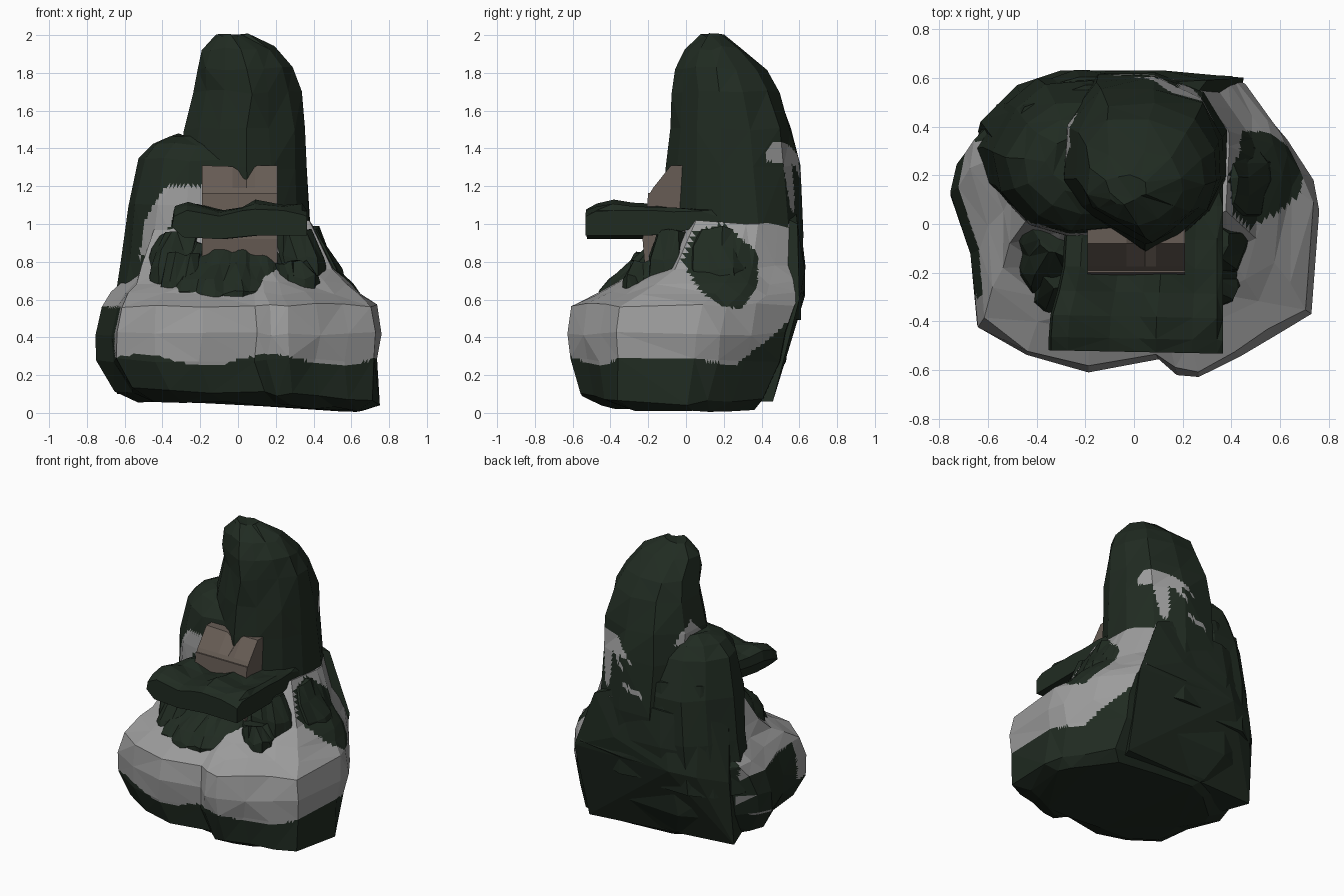
import bpy, bmesh, math, random
from mathutils import Vector

cube = bpy.data.objects.get("Cube")
if cube:
    bpy.data.objects.remove(cube, do_unlink=True)

random.seed(4)


def material(name, colour):
    mat = bpy.data.materials.new(name)
    mat.use_nodes = True
    mat.diffuse_color = (*colour, 1)
    mat.node_tree.nodes["Principled BSDF"].inputs["Base Color"].default_value = (*colour, 1)
    return mat


MOSS = material("dark_moss", (.0145, .024, .0155))
STONE = material("grey_stone", (.33, .33, .33))
WOOD = material("brown_wood", (.135, .108, .09))


def finish(name, bm, mats, rule=None):
    """Turn a bmesh into a flat shaded object, colouring faces by a rule."""
    bmesh.ops.recalc_face_normals(bm, faces=bm.faces)
    bm.normal_update()
    if rule:
        for face in bm.faces:
            face.material_index = int(rule(face.calc_center_median(), face.normal))
    mesh = bpy.data.meshes.new(name)
    bm.to_mesh(mesh)
    bm.free()
    for mat in mats:
        mesh.materials.append(mat)
    obj = bpy.data.objects.new(name, mesh)
    bpy.context.collection.objects.link(obj)
    return obj


def skin(rings):
    """Bridge equal sized rings of points and close both ends."""
    bm = bmesh.new()
    loops = [[bm.verts.new(p) for p in ring] for ring in rings]
    count = len(loops[0])
    for low, high in zip(loops, loops[1:]):
        for i in range(count):
            j = (i + 1) % count
            bm.faces.new((low[i], low[j], high[j], high[i]))
    bm.faces.new(loops[0])
    bm.faces.new(loops[-1])
    return bm


def loft(name, outline, levels, mats, rule=None, jitter=.012, cuts=0, tilt=0):
    """Fit an outline into a box (z, x0, x1, y0, y1) on every level."""
    xs, ys = zip(*outline)
    rings = []
    for z, x0, x1, y0, y1 in levels:
        ring = []
        for x, y in outline:
            u = (x - min(xs)) / (max(xs) - min(xs))
            v = (y - min(ys)) / (max(ys) - min(ys))
            spot = Vector((x0 + u * (x1 - x0), y0 + v * (y1 - y0), z))
            if z < .1:
                spot.z += tilt * (abs(spot.y) - spot.x)
            noise = [random.uniform(-jitter, jitter) for _ in range(3)]
            ring.append(spot + Vector(noise))
        rings.append(ring)
    bm = skin(rings)
    bmesh.ops.triangulate(bm, faces=bm.faces)
    if cuts:
        bmesh.ops.subdivide_edges(bm, edges=bm.edges, cuts=cuts, use_grid_fill=True)
    return finish(name, bm, mats, rule)


def inside(u, v, polygon):
    hit = False
    for (a, b), (c, d) in zip(polygon, polygon[1:] + polygon[:1]):
        if (b > v) != (d > v) and u < (c - a) * (v - b) / (d - b) + a:
            hit = not hit
    return hit


def ruffled(count, depth, lobes):
    """Wavy round outline for leafy clumps."""
    ring = []
    for i in range(count):
        a = math.tau * i / count
        r = 1 + depth * math.sin(lobes * a)
        ring.append((r * math.cos(a), r * math.sin(a)))
    return ring


# Broad rock base: moss below and behind, bare stone on the upper slope
base_outline = [(-.72, .3), (-.76, .17), (-.66, -.1), (-.65, -.4), (-.45, -.54), (-.2, -.6),
                (.1, -.56), (.17, -.62), (.27, -.63), (.42, -.54), (.58, -.45), (.73, -.36),
                (.76, .1), (.72, .24), (.62, .4), (.48, .6), (.1, .63), (-.3, .64), (-.5, .55)]
base_levels = [(.03, -.52, .65, -.44, .38), (.085, -.65, .74, -.57, .44), (.28, -.75, .74, -.61, .52),
               (.42, -.76, .77, -.63, .56), (.57, -.73, .73, -.61, .61), (.63, -.68, .66, -.47, .63),
               (.69, -.62, .6, -.36, .63), (.77, -.58, .51, -.24, .63), (1.01, -.48, .4, -.09, .61)]
leaf_patch = [(-.02, .8), (.08, .64), (.2, .56), (.3, .55), (.38, .68), (.38, .85), (.2, 1), (.05, .96)]


def base_stone(c, n):
    edge = .28 + .03 * math.sin(c.x * 9) + .9 * max(0, c.y - .25) - .05 * max(0, c.y + .1)
    if c.z < edge or n.y > .7 or c.y > .6:
        return False
    if c.x < 0 and (c.y > .34 or (n.x < -.8 and c.z < .56 and c.y > -.3)):
        return False
    return not (c.x > .3 and inside(c.y, c.z, leaf_patch))


loft("rock_base", base_outline, base_levels, [MOSS, STONE], base_stone, cuts=8, tilt=.045)

# Broad flat facets closing the back
wall_points = [(.43, .46, .06), (-.64, .38, .1), (.2, -.2, .07), (-.5, 0, .1), (.45, .6, .6),
               (-.63, .42, .55), (-.48, .57, .6), (-.3, .63, .62), (.12, .63, .75), (.3, .59, 1),
               (-.54, .3, 1.2), (-.45, .48, 1.2), (-.2, .57, 1.2), (0, .2, 1.2)]
wall = bmesh.new()
for point in wall_points:
    wall.verts.new(point)
bmesh.ops.convex_hull(wall, input=wall.verts)
finish("back_wall", wall, [MOSS])

# Tall peak with bare streaks on its back and a bare chip beside the shoulder
peak_outline = [(-.3, .2), (-.23, .07), (-.1, -.03), (.05, -.12), (.17, -.06), (.3, .05),
                (.37, .2), (.36, .38), (.28, .55), (.08, .63), (-.15, .62), (-.28, .45)]
peak_levels = [(.5, -.3, .39, -.12, .6), (.95, -.3, .39, -.13, .63), (1.3, -.3, .375, -.11, .595),
               (1.5, -.28, .365, -.09, .555), (1.7, -.235, .335, -.065, .5), (1.82, -.22, .285, -.05, .43),
               (1.93, -.2, .21, 0, .3), (2, -.11, .04, .08, .2)]
streak = [(.34, 1.34), (.3, 1.44), (.12, 1.41), (0, 1.28), (.11, 1.33), (.05, 1.2),
          (.18, 1.33), (.19, 1.07), (.24, 1.07), (.28, 1.32)]
sliver = [(.07, 1.14), (.05, 1.1), (-.1, 1.06), (-.08, 1.1)]
chip = [(.2, 1.42), (.46, 1.42), (.42, 1.5), (.32, 1.56)]


def peak_stone(c, n):
    if c.x < -.15 and n.x < -.4:
        return inside(c.y, c.z, chip)
    return c.y > .42 and (inside(c.x, c.z, streak) or inside(c.x, c.z, sliver))


loft("tall_peak", peak_outline, peak_levels, [MOSS, STONE], peak_stone, cuts=10)

# Lower shoulder with an exposed stone face in front
shoulder_outline = [(-.64, .3), (-.6, .14), (-.47, .0), (-.3, -.06), (-.1, -.06), (0, .2),
                    (0, .5), (-.2, .6), (-.4, .6), (-.54, .5)]
shoulder_levels = [(.45, -.68, 0, 0, .57), (.8, -.62, 0, -.04, .6), (1.1, -.57, 0, -.05, .58),
                   (1.34, -.53, 0, -.02, .5), (1.42, -.46, 0, .05, .43), (1.47, -.36, -.1, .12, .36)]
bare_face = [(-.52, .82), (-.5, 1.02), (-.38, 1.2), (-.1, 1.2), (-.1, 1.02), (-.32, 1.05), (-.4, .9)]


def shoulder_stone(c, n):
    return n.y < -.2 and inside(c.x, c.z, bare_face)


loft("rock_shoulder", shoulder_outline, shoulder_levels, [MOSS, STONE], shoulder_stone, cuts=7)

# Leafy skirt below the planks and clumps at both sides
skirt_levels = [(.59, -.43, .27, -.465, .1), (.64, -.44, .28, -.46, .1), (.7, -.42, .28, -.4, .1),
                (.78, -.38, .27, -.31, .1), (.9, -.3, .24, -.19, .1)]
loft("leafy_skirt", ruffled(44, .05, 13), skirt_levels, [MOSS])
clumps = {
    "left_low_clump": [(.64, .2, .44, -.33, -.14), (.72, .2, .43, -.32, -.14), (.8, .2, .36, -.28, -.1)],
    "left_mid_clump": [(.68, .18, .48, -.2, .02), (.82, .18, .46, -.19, .02), (.96, .18, .39, -.14, .02)],
    "left_back_clump": [(.6, .3, .6, .06, .34), (.76, .3, .54, .02, .37), (.88, .3, .48, .02, .37),
                        (.98, .3, .42, .06, .33)],
    "right_clump": [(.63, -.5, -.2, -.3, .1), (.77, -.48, -.2, -.26, .1),
                    (.86, -.46, -.2, -.2, .1), (.95, -.41, -.2, -.13, .06)],
    "right_front_clump": [(.6, -.45, -.2, -.38, -.1), (.7, -.43, -.2, -.35, -.1), (.84, -.38, -.18, -.26, 0)],
}
for name, levels in clumps.items():
    loft(name, ruffled(15, .08, 5), levels, [MOSS], jitter=.015)

# Stacked planks, the upper one leaning back with a notched top
lower_plank = [(-.21, .68), (-.23, .92), (-.22, 1), (0, 1), (0, .68)]
middle_plank = [(-.215, 1), (-.2, 1.165), (0, 1.165), (0, 1)]
upper_plank = [(-.19, 1.165), (-.175, 1.19), (-.08, 1.31), (0, 1.31), (0, 1.165)]
planks = {"lower_plank": lower_plank, "middle_plank": middle_plank, "upper_plank": upper_plank}
for name, profile in planks.items():
    rings = []
    for x, drop in ((-.19, 0), (-.03, .005), (.045, .055), (.09, 0), (.21, 0)):
        rings.append([(x, y, z - drop if z > 1.3 else z) for y, z in profile])
    finish(name, skin(rings), [WOOD])

# Jutting mossy slab with a lumpy top
slab_profile = [(-.35, 1.02), (-.34, 1.08), (-.27, 1.1), (-.1, 1.07), (.02, 1.09), (.09, 1.11),
                (.24, 1.09), (.34, 1.09), (.365, 1.07), (.365, .94), (.1, .94), (-.1, .92), (-.29, .93)]
slab_slices = [(-.525, 0, -.03), (-.47, 0, -.01), (-.38, .01, .01), (-.28, .05, 0),
               (-.18, .08, 0), (-.06, .09, -.01), (.08, .15, -.01), (.18, .2, -.02)]
rings = []
for y, tuck, lift in slab_slices:
    ring = []
    for x, z in slab_profile:
        top = z > 1
        px = x + tuck * (.36 - x) if x < .3 else x
        pz = z + lift + random.uniform(-.012, .012) if top else z + max(0, y + .1) * .25
        ring.append((px, y - .02 * x, pz))
    rings.append(ring)
slab = skin(rings)
bmesh.ops.triangulate(slab, faces=slab.faces)
finish("mossy_slab", slab, [MOSS])
